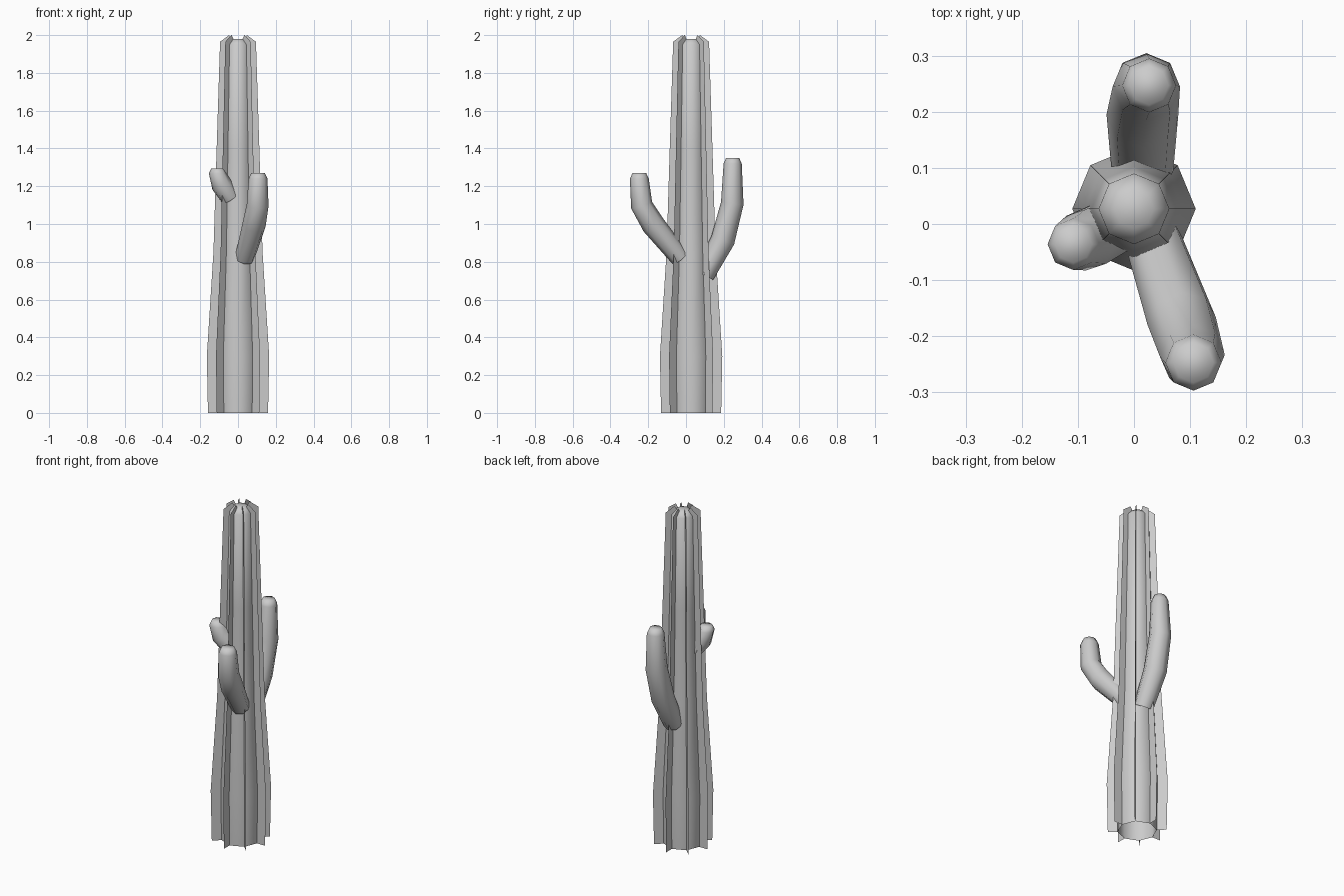
import bpy, bmesh, math
from mathutils import Vector

if "Cube" in bpy.data.objects:
    bpy.data.objects.remove(bpy.data.objects["Cube"])

SIDES = 8
CY = 0.027  # trunk centre in y


def finish(name, bm, smooth=True):
    me = bpy.data.meshes.new(name)
    bm.to_mesh(me)
    bm.free()
    ob = bpy.data.objects.new(name, me)
    bpy.context.collection.objects.link(ob)
    for p in me.polygons:
        p.use_smooth = smooth
    return ob


def tube(name, rings, cap_end=True):
    """rings: list of (centre, normal, radius)"""
    bm = bmesh.new()
    prev = None
    for c, n, r in rings:
        n = Vector(n).normalized()
        u = Vector((1, 0, 0))
        u = (u - n * u.dot(n)).normalized()
        v = n.cross(u)
        ring = []
        for i in range(SIDES):
            a = 2 * math.pi * i / SIDES
            ring.append(bm.verts.new(Vector(c) + (u * math.cos(a) + v * math.sin(a)) * r))
        if prev:
            for i in range(SIDES):
                j = (i + 1) % SIDES
                bm.faces.new((prev[i], prev[j], ring[j], ring[i]))
        prev = ring
    if cap_end:
        bm.faces.new(prev)
    return finish(name, bm)


# trunk core: (height, radius)
core = [(0, .106), (.3, .11), (.85, .087), (1.4, .075), (1.95, .063), (1.98, .035)]
tube("trunk", [((0, CY, z), (0, 0, 1), r) for z, r in core])

# thin ribs: flat sheets running up each trunk corner
rib = [(0, .159), (.3, .165), (.85, .13), (1.4, .113), (1.965, .095), (2.0, .047)]
bm = bmesh.new()
for i in range(SIDES):
    a = 2 * math.pi * i / SIDES
    d = Vector((math.cos(a), math.sin(a), 0))

    def col(profile):
        return [bm.verts.new(d * r + Vector((0, CY, z))) for z, r in profile]
    inner, outer = col(core), col(rib)
    for k in range(len(core) - 1):
        bm.faces.new((inner[k], outer[k], outer[k + 1], inner[k + 1]))
finish("trunk_ribs", bm, False)


# arms: bent tubes turning upward, with a rounded tip
def arm(name, pts, radii, tip):
    p = [Vector(q) for q in pts]
    rings = []
    for i, c in enumerate(p):
        if i == len(p) - 1:
            n = Vector((0, 0, 1))
        else:
            n = (p[i + 1] - c).normalized()
            if i:
                n += (c - p[i - 1]).normalized()
        rings.append((c, n, radii[i]))
    rings.append((p[-1] + Vector((0, 0, tip)), (0, 0, 1), radii[-1] * .72))
    tube(name, rings)


arm("front_arm",
    [(.035, -.03, .82), (.085, -.173, .995), (.104, -.235, 1.1), (.106, -.247, 1.24)],
    [.052, .062, .058, .05], .03)
arm("back_arm",
    [(.015, .095, .73), (.015, .195, .915), (.022, .245, 1.11), (.027, .247, 1.32)],
    [.055, .064, .06, .048], .03)
arm("side_arm",
    [(-.04, -.005, 1.14), (-.085, -.028, 1.205), (-.108, -.036, 1.268)],
    [.052, .056, .046], .027)
